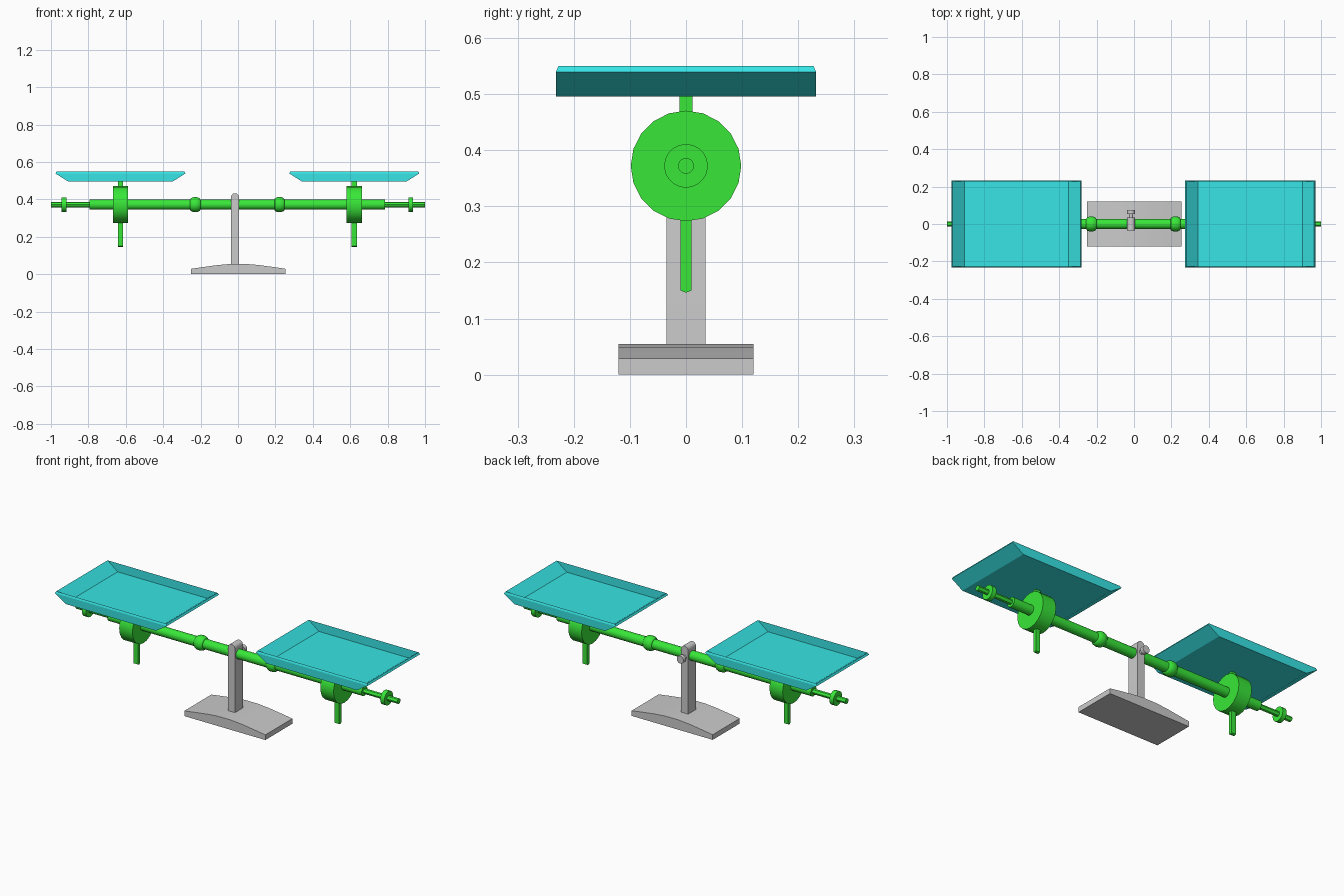
import bpy, bmesh, math
from mathutils import Vector

if "Cube" in bpy.data.objects:
    bpy.data.objects.remove(bpy.data.objects["Cube"])

CX, CZ = -0.0035, 0.372      # beam centre


def material(name, rgb):
    m = bpy.data.materials.new(name)
    m.diffuse_color = (*rgb, 1)
    m.use_nodes = True
    m.node_tree.nodes["Principled BSDF"].inputs["Base Color"].default_value = m.diffuse_color
    return m


GREEN = material("green", (0.04, 0.80, 0.04))
CYAN = material("cyan", (0.04, 0.78, 0.78))


def finish(name, bm, mat=None, smooth=True):
    bmesh.ops.recalc_face_normals(bm, faces=bm.faces)
    me = bpy.data.meshes.new(name)
    bm.to_mesh(me)
    bm.free()
    ob = bpy.data.objects.new(name, me)
    bpy.context.collection.objects.link(ob)
    if mat:
        me.materials.append(mat)
    if smooth:
        bpy.ops.object.select_all(action='DESELECT')
        ob.select_set(True)
        bpy.context.view_layer.objects.active = ob
        bpy.ops.object.shade_smooth_by_angle(angle=math.radians(30))
    return ob


def lathe(name, profile, axis, base, mat=None, n=20):
    """Turn (distance, radius) pairs around an axis through base."""
    axis = Vector(axis)
    up = Vector((0, 0, 1))
    side = axis.cross(up)
    bm = bmesh.new()
    rings = []
    for d, r in profile:
        ring = []
        for i in range(n):
            a = 2 * math.pi * i / n
            p = Vector(base) + axis * d + r * (up * math.sin(a) + side * math.cos(a))
            ring.append(bm.verts.new(p))
        rings.append(ring)
    for a, b in zip(rings, rings[1:]):
        for i in range(n):
            j = (i + 1) % n
            bm.faces.new((a[i], a[j], b[j], b[i]))
    bm.faces.new(rings[0])
    bm.faces.new(rings[-1])
    return finish(name, bm, mat)


def prism(name, points, offset, mat=None):
    """Extrude a closed outline along offset."""
    bm = bmesh.new()
    f = bm.faces.new([bm.verts.new(p) for p in points])
    new = bmesh.ops.extrude_face_region(bm, geom=[f], use_keep_orig=True)
    verts = [v for v in new["geom"] if isinstance(v, bmesh.types.BMVert)]
    bmesh.ops.translate(bm, vec=offset, verts=verts)
    return finish(name, bm, mat)


# arched base
half = [(0.252, 0.0), (0.252, 0.029), (0.19, 0.038), (0.11, 0.049), (0.04, 0.055)]
outline = [(x, z) for x, z in half] + [(-x, z) for x, z in reversed(half)]
prism("base", [(x + 0.002, -0.12, z) for x, z in outline], (0, 0.24, 0))

# upright with rounded top
r, px, top = 0.0215, -0.016, 0.433
arc = [(px + r * math.cos(math.pi * i / 10), top - r + r * math.sin(math.pi * i / 10))
       for i in range(11)]
outline = [(px - r, 0.04), (px + r, 0.04)] + arc
prism("upright", [(x, -0.035, z) for x, z in outline], (0, 0.07, 0))

# pivot knob at the back
lathe("pivot_knob", [(0.03, 0.011), (0.054, 0.011), (0.054, 0.021), (0.075, 0.021)],
      (0, 1, 0), (px, 0, 0.37))

# beam with two rounded collars
bead = [(0.225 + 0.027 * math.cos(a), 0.027 + 0.0135 * math.sin(a))
        for a in [math.pi * i / 8 for i in range(9)]]
right = bead[::-1] + [(0.79, 0.027)]
left = [(-d, q) for d, q in reversed(right)]
lathe("beam", left + right, (1, 0, 0), (CX, 0, CZ), GREEN)

# thin rod through the beam
lathe("end_rod", [(-1, 0.0143), (1, 0.0143)], (1, 0, 0), (0, 0, CZ), GREEN, 12)

for s, tag in ((-1, "left"), (1, "right")):
    # end nut and big hub disc
    nx, hx = CX + s * 0.927, CX + s * 0.625
    lathe(tag + "_end_nut", [(-0.0125, 0.039), (0.0125, 0.039)], (1, 0, 0), (nx, 0, CZ), GREEN)
    lathe(tag + "_hub", [(-0.041, 0.0985), (0.041, 0.0985)], (1, 0, 0), (hx, 0, CZ), GREEN)

    # pan stem above and pointer below
    w = 0.0135
    stem = [(-0.0115, 0.40), (0.0115, 0.40), (0.0115, 0.498), (-0.0115, 0.498)]
    prism(tag + "_stem", [(hx - w, y, z) for y, z in stem], (2 * w, 0, 0), GREEN)
    ptr = [(-0.01, 0.34), (-0.01, 0.150), (0, 0.146), (0.01, 0.150), (0.01, 0.34)]
    prism(tag + "_pointer", [(hx - w, y, z) for y, z in ptr], (2 * w, 0, 0), GREEN)

    # open pan: sloped ends, upright sides
    bm = bmesh.new()
    rows = []
    for hw, z in ((0.28, 0.496), (0.348, 0.539)):
        rows.append([bm.verts.new((hx + a * hw, b * 0.232, z))
                     for a, b in ((-1, -1), (1, -1), (1, 1), (-1, 1))])
    lo, hi = rows
    bm.faces.new(lo[::-1])
    for i in range(4):
        j = (i + 1) % 4
        bm.faces.new((lo[i], lo[j], hi[j], hi[i]))
    pan = finish(tag + "_pan", bm, CYAN, smooth=False)
    sol = pan.modifiers.new("sheet", 'SOLIDIFY')
    sol.thickness = 0.006
    sol.offset = -1
    sol.use_even_offset = True
